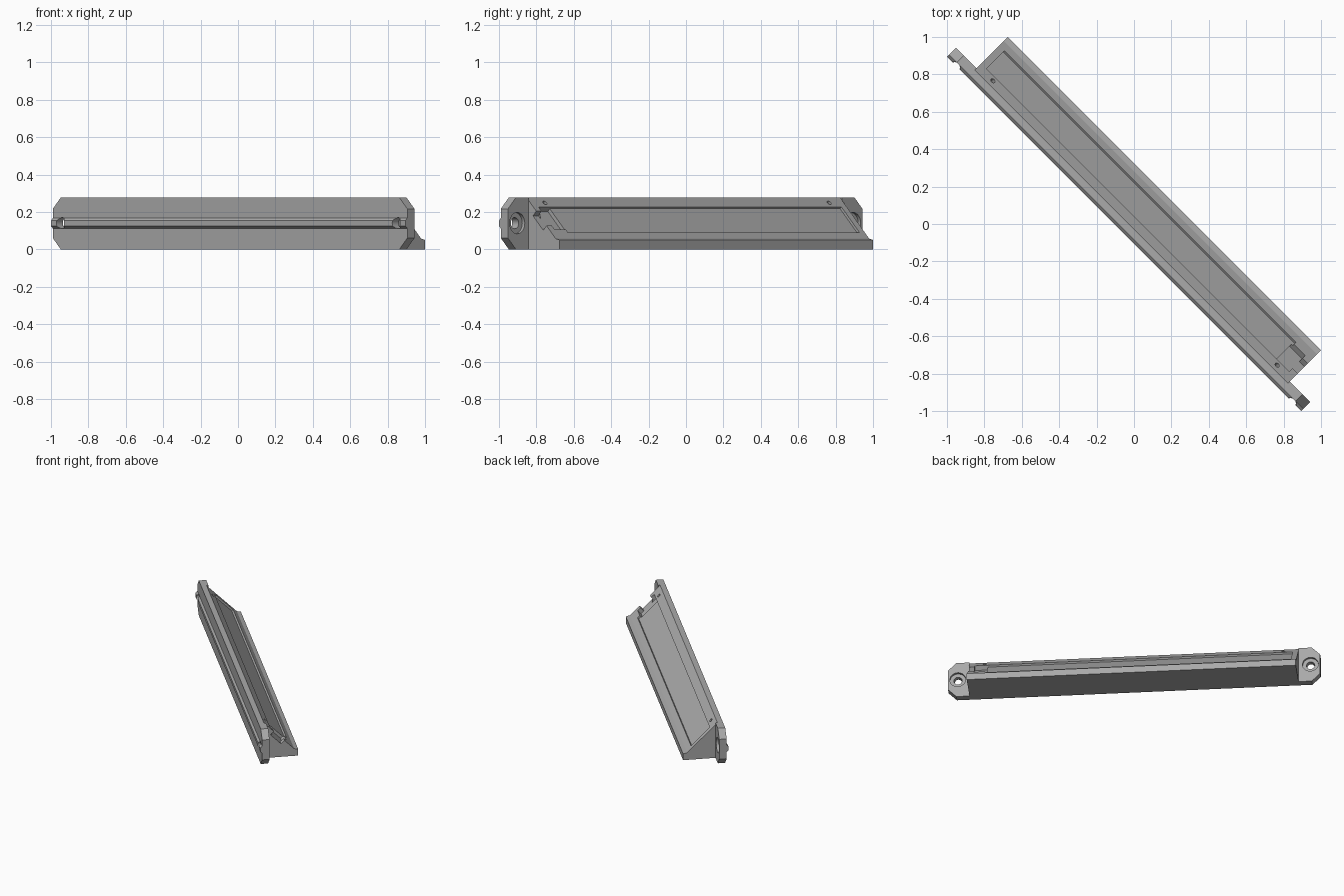
import bpy, bmesh, math
from mathutils import Matrix, Vector

if "Cube" in bpy.data.objects:
    bpy.data.objects.remove(bpy.data.objects["Cube"])

TURN = Matrix.Rotation(-math.pi / 4, 4, 'Z')   # the bar lies on the diagonal
HALF, TIP, TOP = 1.185, 1.34, 0.277
FRONT, MID, HOLE_U = -0.06, 0.14, 1.27

grey = bpy.data.materials.new("plain grey")
grey.use_nodes = True
grey.diffuse_color = (0.4, 0.4, 0.4, 1)
grey.node_tree.nodes["Principled BSDF"].inputs["Base Color"].default_value = (0.4, 0.4, 0.4, 1)


def finish(name, bm):
    bmesh.ops.recalc_face_normals(bm, faces=bm.faces)
    bm.transform(TURN)
    mesh = bpy.data.meshes.new(name)
    bm.to_mesh(mesh)
    bm.free()
    mesh.materials.append(grey)
    obj = bpy.data.objects.new(name, mesh)
    bpy.context.collection.objects.link(obj)
    return obj


def prism(name, points, a, b, along="u"):
    """Extrude an outline along the bar (points v,z) or across it (points u,z)."""
    bm = bmesh.new()
    place = (lambda p: (a, *p)) if along == "u" else (lambda p: (p[0], a, p[1]))
    face = bm.faces.new([bm.verts.new(place(p)) for p in points])
    new = bmesh.ops.extrude_face_region(bm, geom=[face])["geom"]
    step = Vector((b - a, 0, 0) if along == "u" else (0, b - a, 0))
    bmesh.ops.translate(bm, vec=step, verts=[g for g in new if isinstance(g, bmesh.types.BMVert)])
    return finish(name, bm)


def cylinder(name, centre, axis, radius, length):
    bm = bmesh.new()
    bmesh.ops.create_cone(bm, cap_ends=True, segments=32, radius1=radius, radius2=radius, depth=length)
    spin = Vector((0, 0, 1)).rotation_difference(Vector(axis)).to_matrix().to_4x4()
    bm.transform(Matrix.Translation(centre) @ spin)
    return finish(name, bm)


def slope_cut(v0, v1, depth, u0, u1):
    """Cutter sunk square into the 45 degree face between two v positions."""
    d, up = depth / math.sqrt(2), 0.05
    def at(v, n):
        return (v + n, 0.257 - v + n)
    return prism("cutter", [at(v0, up), at(v1, up), at(v1, -d), at(v0, -d)], u0, u1)


def cut(obj, cutters):
    for c in cutters:
        c.hide_render = True
        mod = obj.modifiers.new("cut", 'BOOLEAN')
        mod.operation, mod.solver, mod.object = 'DIFFERENCE', 'EXACT', c
        bpy.context.view_layer.objects.active = obj
        bpy.ops.object.modifier_apply(modifier=mod.name)


def smooth(obj):
    bpy.ops.object.select_all(action='DESELECT')
    obj.select_set(True)
    bpy.context.view_layer.objects.active = obj
    bpy.ops.object.shade_smooth_by_angle(angle=math.radians(25))


# Wedge body with a low lip along the back
body = prism("wedge_body", [(FRONT, 0), (0.23, 0), (0.23, 0.05), (0.2, 0.057),
                            (-0.02, TOP), (FRONT, TOP)], -HALF, HALF)

# Shallow strip pocket, deeper connector well, cable exit and small pin holes
pockets = [slope_cut(0.03, 0.166, 0.014, -1.145, 1.06),
           slope_cut(0.03, 0.15, 0.035, 1.05, 1.145),
           slope_cut(0.053, 0.13, 0.035, 1.14, 1.25)]
pockets += [cylinder("cutter", (s * 1.075, 0.008, 0.249), (0, 1, 1), 0.013, 0.06) for s in (-1, 1)]
cut(body, pockets)

# Screw holes with counterbores from the back
bores = []
for s in (-1, 1):
    bores.append(cylinder("cutter", (s * HOLE_U, -0.05, MID), (0, 1, 0), 0.03, 0.3))
    bores.append(cylinder("cutter", (s * HOLE_U, 0.075, MID), (0, 1, 0), 0.057, 0.2))

# Chamfered end tabs
tabs = []
for s, side in ((-1, "right"), (1, "left")):
    outline = [(HALF, 0), (TIP - 0.06, 0), (TIP, 0.06), (TIP, TOP - 0.06), (TIP - 0.06, TOP), (HALF, TOP)]
    tab = prism(side + "_end_tab", [(s * u, z) for u, z in outline], FRONT, -0.006, "v")
    cut(tab, bores)
    tabs.append(tab)

# Alignment rib along the front, interrupted by the screw holes
rib = prism("front_rib", [(FRONT, 0.112), (-0.074, 0.124), (-0.074, 0.153), (FRONT, 0.168)], -TIP, TIP)
cut(rib, bores[::2])

for c in pockets + bores:
    bpy.data.objects.remove(c)
for part in [body, rib] + tabs:
    smooth(part)
